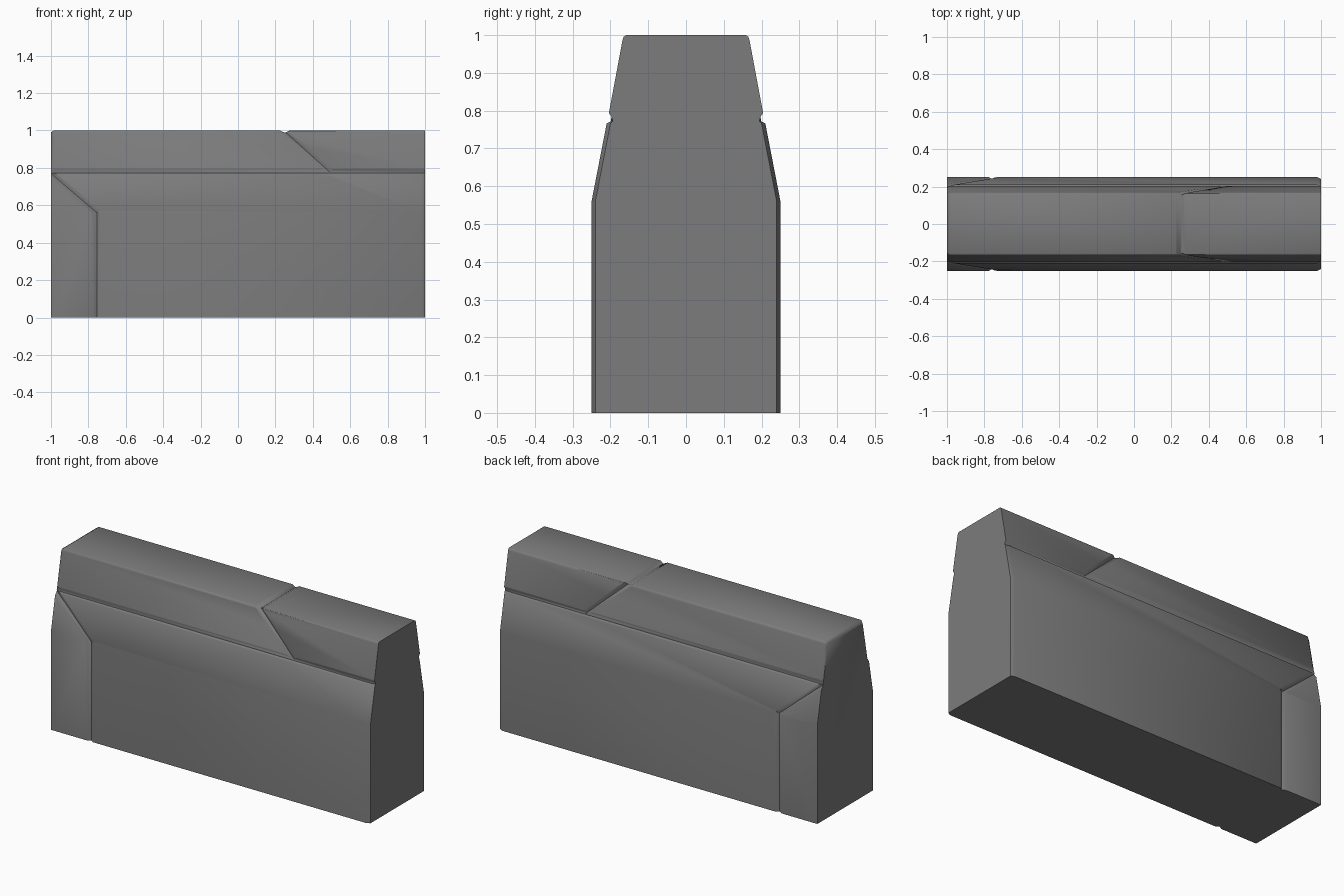
import bpy, bmesh
from mathutils import Vector

if "Cube" in bpy.data.objects:
    bpy.data.objects.remove(bpy.data.objects["Cube"])


def make_object(name, bm):
    bmesh.ops.recalc_face_normals(bm, faces=bm.faces)
    mesh = bpy.data.meshes.new(name)
    bm.to_mesh(mesh)
    bm.free()
    obj = bpy.data.objects.new(name, mesh)
    bpy.context.collection.objects.link(obj)
    return obj


def loft(name, rings):
    bm = bmesh.new()
    loops = [[bm.verts.new(p) for p in ring] for ring in rings]
    for a, b in zip(loops, loops[1:]):
        for i in range(len(a)):
            j = (i + 1) % len(a)
            bm.faces.new((a[i], a[j], b[j], b[i]))
    bm.faces.new(loops[0])
    bm.faces.new(loops[-1])
    return make_object(name, bm)


def section(x, low=0.0, top=0.0):
    # half profile with optional inset of the lower body or the cap
    half = [(0.25 - low, 0), (0.25 - low, 0.56), (0.21 - low, 0.766),
            (0.199 - low / 2, 0.772), (0.197, 0.784), (0.204 - top, 0.793),
            (0.203 - top, 0.80), (0.168 - top, 0.987 - top),
            (0.165 - top, 0.996 - top), (0.158 - top, 1.0 - top)]
    return [(x, y, z) for y, z in half] + [(x, -y, z) for y, z in reversed(half)]


def groove(body, p, q, normal, width=0.02, depth=0.012):
    # V-shaped channel cut along the line p-q
    p, q, n = Vector(p), Vector(q), Vector(normal).normalized()
    side = (q - p).cross(n).normalized() * width
    offsets = [side, n * depth, -side, -n * depth]
    cutter = loft("groove_cutter", [[p + o for o in offsets], [q + o for o in offsets]])
    cutter.hide_render = True
    mod = body.modifiers.new("groove", 'BOOLEAN')
    mod.operation = 'DIFFERENCE'
    mod.solver = 'EXACT'
    mod.object = cutter
    bpy.context.view_layer.objects.active = body
    bpy.ops.object.modifier_apply(modifier=mod.name)
    bpy.data.objects.remove(cutter, do_unlink=True)


# Barrier body with long side channels, chamfered cap end and body end
body = loft("barrier_block", [section(-1, top=0.01), section(-0.985),
                              section(0.98), section(1, low=0.01)])

# Panel seams on both sides
for s in (-1, 1):
    slope = (0, s * 0.98, 0.19)
    groove(body, (-0.755, s * 0.25, -0.05), (-0.755, s * 0.25, 0.565), (0, s, 0))
    groove(body, (-0.752, s * 0.25, 0.56), (-1.02, s * 0.2055, 0.79), slope)
    groove(body, (0.225, s * 0.1612, 1.02), (0.49, s * 0.2075, 0.78), slope)

# Seam across the top of the cap
groove(body, (0.25, -0.19, 1.0), (0.25, 0.19, 1.0), (0, 0, 1), 0.025)

# Dark grey finish
dark = bpy.data.materials.new("dark_grey")
dark.diffuse_color = (0.2, 0.2, 0.2, 1)
dark.use_nodes = True
dark.node_tree.nodes["Principled BSDF"].inputs["Base Color"].default_value = dark.diffuse_color
body.data.materials.clear()
body.data.materials.append(dark)

bpy.ops.object.select_all(action='DESELECT')
body.select_set(True)
bpy.context.view_layer.objects.active = body
bpy.ops.object.shade_smooth_by_angle(angle=0.9)
